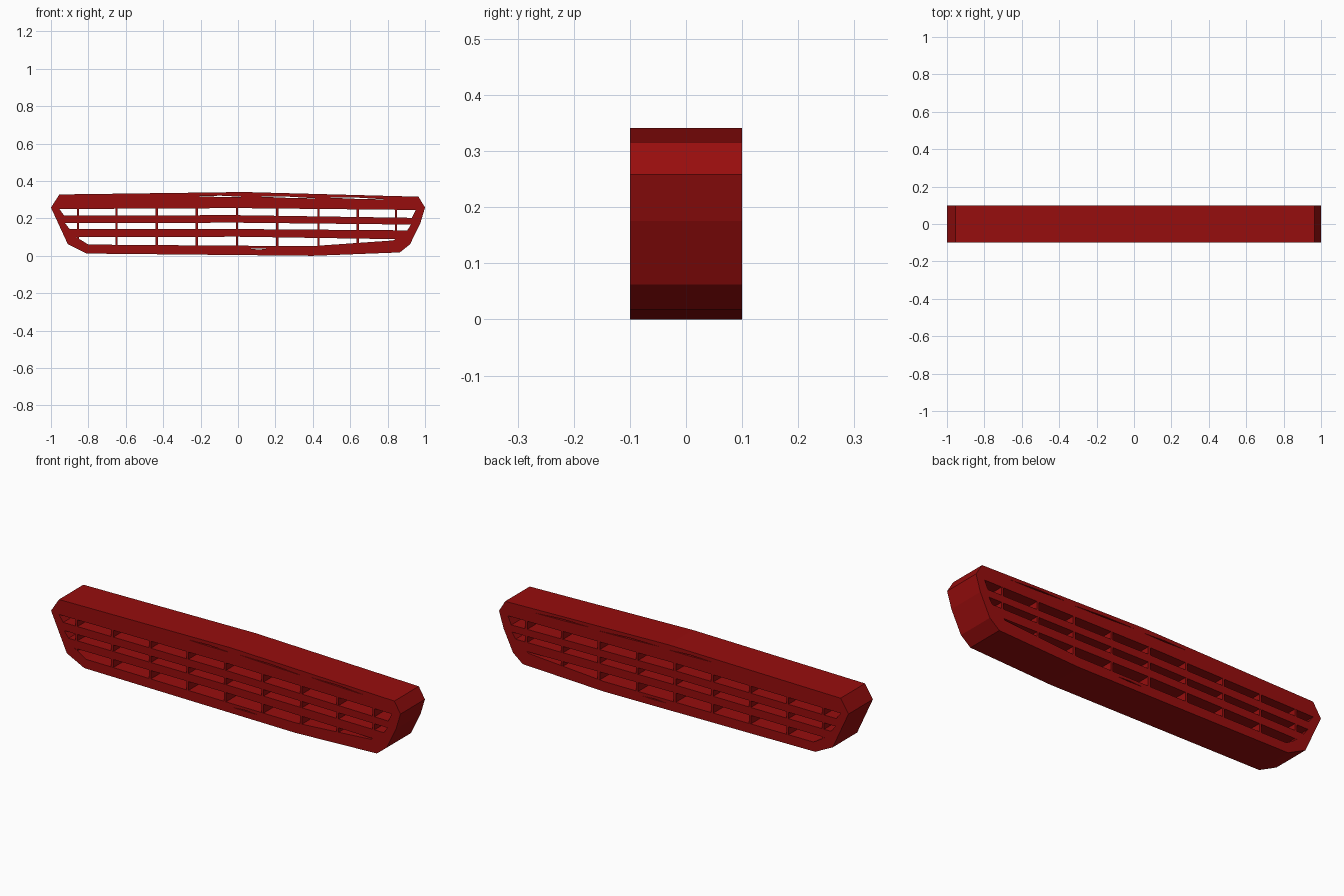
import bpy, math
from mathutils import Matrix

if "Cube" in bpy.data.objects:
    bpy.data.objects.remove(bpy.data.objects["Cube"])

red = bpy.data.materials.new("dark_red")
red.diffuse_color = (0.31, 0.004, 0.004, 1)
red.use_nodes = True
red.node_tree.nodes["Principled BSDF"].inputs["Base Color"].default_value = red.diffuse_color


def plate(name, loops, depth):
    """Filled front profile (first loop outside, the rest holes) extruded along y."""
    curve = bpy.data.curves.new(name + "_profile", 'CURVE')
    curve.dimensions = '2D'
    curve.fill_mode = 'BOTH'
    curve.extrude = depth / 2
    for pts in loops:
        spline = curve.splines.new('POLY')
        spline.points.add(len(pts) - 1)
        for p, (x, z) in zip(spline.points, pts):
            p.co = (x, z, 0, 1)
        spline.use_cyclic_u = True
    helper = bpy.data.objects.new(name + "_helper", curve)
    bpy.context.collection.objects.link(helper)
    bpy.context.view_layer.update()
    dg = bpy.context.evaluated_depsgraph_get()
    mesh = bpy.data.meshes.new_from_object(helper.evaluated_get(dg))
    bpy.data.objects.remove(helper)
    mesh.transform(Matrix.Rotation(math.pi / 2, 4, 'X'))
    mesh.materials.clear()
    mesh.materials.append(red)
    for f in mesh.polygons:
        f.use_smooth = False
        f.material_index = 0
    obj = bpy.data.objects.new(name, mesh)
    bpy.context.collection.objects.link(obj)
    return obj


# Outer outline of the grille
outline = [(-1, 0.258), (-0.955, 0.328), (0.03, 0.341), (0.965, 0.316), (1, 0.258),
           (0.975, 0.175), (0.92, 0.062), (0.865, 0.018), (0.4, 0), (-0.81, 0.012), (-0.91, 0.062)]

# Three long openings, leaving two horizontal bars between them
openings = [
    [(-0.955, 0.25), (0, 0.255), (0.95, 0.245), (0.93, 0.203), (0, 0.217), (-0.93, 0.216)],
    [(-0.925, 0.175), (0, 0.177), (0.925, 0.167), (0.905, 0.136), (0, 0.143), (-0.9, 0.142)],
    [(-0.865, 0.1), (0, 0.102), (0.84, 0.089), (0.83, 0.082), (0.4, 0.052), (0, 0.054), (-0.8, 0.06)],
]


# Narrow slits in the upper and lower rails
def slit(x0, z0, x1, z1, t=0.005):
    return [(x0, z0), ((x0 + x1) / 2, (z0 + z1) / 2 + t), (x1, z1), ((x0 + x1) / 2, (z0 + z1) / 2 - t / 3)]


slits = [slit(-0.22, 0.318, 0.03, 0.315), slit(0.07, 0.318, 0.44, 0.306),
         slit(0.48, 0.311, 0.8, 0.301), slit(0.04, 0.036, 0.18, 0.036, 0.004)]

plate("grille_frame", [outline] + openings + slits, 0.2)

# Thin upright dividers, kept just inside the frame faces
for i, x in enumerate([-0.855, -0.65, -0.435, -0.22, -0.005, 0.21, 0.43, 0.64, 0.845]):
    low = 0.07 if abs(x) > 0.8 else 0.045
    w = 0.006
    plate(f"divider_{i + 1}", [[(x - w, low), (x + w, low), (x + w, 0.262), (x - w, 0.262)]], 0.199)
